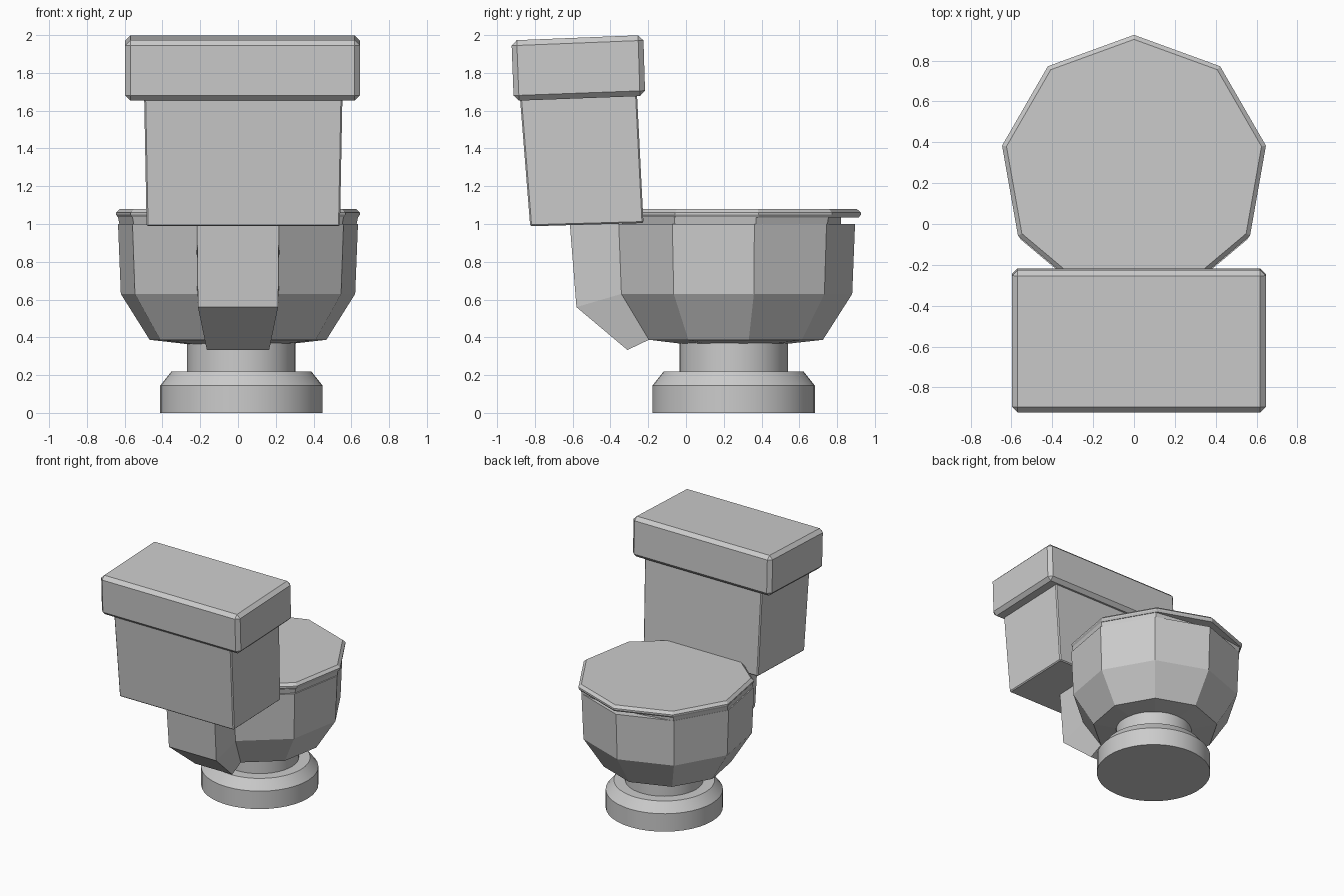
import bpy, bmesh
from math import sin, cos, pi, radians

if "Cube" in bpy.data.objects:
    bpy.data.objects.remove(bpy.data.objects["Cube"])


def finish(name, bm, bevel=0.0, smooth=False):
    bmesh.ops.recalc_face_normals(bm, faces=bm.faces[:])
    me = bpy.data.meshes.new(name)
    bm.to_mesh(me)
    bm.free()
    ob = bpy.data.objects.new(name, me)
    bpy.context.collection.objects.link(ob)
    if bevel:
        m = ob.modifiers.new("Bevel", 'BEVEL')
        m.width = bevel
        m.segments = 1
    if smooth:
        bpy.ops.object.select_all(action='DESELECT')
        bpy.context.view_layer.objects.active = ob
        ob.select_set(True)
        bpy.ops.object.shade_smooth_by_angle(angle=radians(25))
    return ob


def stack(bm, cx, cy, sides, profile, max_y=9.0):
    """Closed stack of polygon rings, profile = (radius, z) from bottom to top."""
    rings = []
    for r, z in profile:
        ring = []
        for k in range(sides):
            a = pi / 2 + 2 * pi * k / sides
            ring.append(bm.verts.new((cx + r * cos(a), min(cy + r * sin(a), max_y), z)))
        rings.append(ring)
    for lo, hi in zip(rings, rings[1:]):
        for k in range(sides):
            n = (k + 1) % sides
            bm.faces.new((lo[k], lo[n], hi[n], hi[k]))
    bm.faces.new(rings[0][::-1])
    bm.faces.new(rings[-1])
    return rings


def side_prism(name, cx, bottom, top, half_bottom, half_top, bevel):
    """Tapered box from side-view points: bottom/top = ((y, z) rear, (y, z) inner)."""
    bm = bmesh.new()
    loops = []
    for pts, h in ((bottom, half_bottom), (top, half_top)):
        (y0, z0), (y1, z1) = pts
        loops.append([bm.verts.new(p) for p in (
            (cx - h, y0, z0), (cx + h, y0, z0), (cx + h, y1, z1), (cx - h, y1, z1))])
    lo, hi = loops
    bm.faces.new(lo[::-1])
    bm.faces.new(hi)
    for k in range(4):
        n = (k + 1) % 4
        bm.faces.new((lo[k], lo[n], hi[n], hi[k]))
    return finish(name, bm, bevel)


# Round foot and neck
bm = bmesh.new()
stack(bm, 0.018, 0.252, 40,
      [(0.43, 0.0), (0.43, 0.145), (0.37, 0.22), (0.287, 0.22), (0.287, 0.38)])
finish("pedestal", bm, smooth=True)

# Nine-sided bowl, its rear facet pulled out to carry the tank
bm = bmesh.new()
rings = stack(bm, 0.0, 0.25, 9,
              [(0.28, 0.365), (0.475, 0.387), (0.63, 0.63), (0.645, 1.0)])
rear = [[r[4], r[5]] for r in rings[1:]]
bmesh.ops.delete(bm, geom=[f for f in bm.faces
                           if sum(v in f.verts for p in rear for v in p) == 4],
                 context='FACES_ONLY')
outer = []
for h, y, z in ((0.165, -0.31, 0.333), (0.212, -0.58, 0.56), (0.217, -0.615, 1.0)):
    outer.append([bm.verts.new((-h, y, z)), bm.verts.new((h, y, z))])
for i in range(2):
    bm.faces.new((outer[i][0], outer[i][1], outer[i + 1][1], outer[i + 1][0]))
    for s in range(2):
        bm.faces.new((outer[i][s], outer[i + 1][s], rear[i + 1][s], rear[i][s]))
for i in (0, 2):
    bm.faces.new((outer[i][0], outer[i][1], rear[i][1], rear[i][0]))
finish("bowl", bm)

# Thin seat and lid
bm = bmesh.new()
stack(bm, 0.0, 0.26, 9, [(0.638, 1.0), (0.645, 1.037)], max_y=0.82)
finish("seat", bm)
bm = bmesh.new()
stack(bm, 0.0, 0.27, 9, [(0.645, 1.034), (0.656, 1.05), (0.656, 1.06), (0.634, 1.08)])
finish("seat_lid", bm)

# Tank and its cover, both leaning back slightly
side_prism("tank", 0.028, ((-0.825, 0.988), (-0.225, 1.005)),
           ((-0.88, 1.68), (-0.26, 1.70)), 0.512, 0.525, 0.008)
side_prism("tank_cover", 0.024, ((-0.912, 1.652), (-0.216, 1.678)),
           ((-0.924, 1.972), (-0.226, 2.0)), 0.622, 0.622, 0.028)
